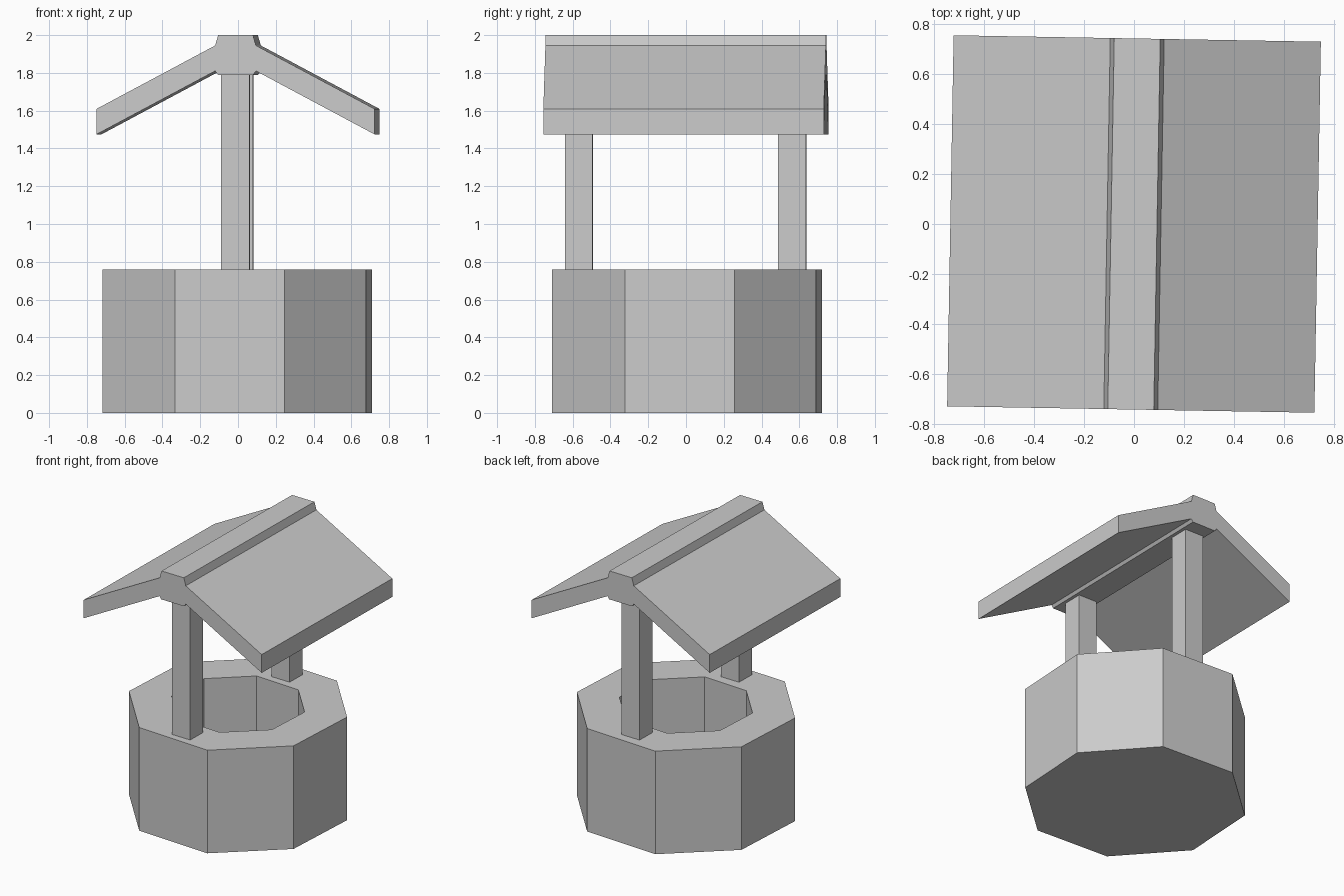
import bpy, bmesh
from math import radians, cos, sin

if "Cube" in bpy.data.objects:
    bpy.data.objects.remove(bpy.data.objects["Cube"])

TURN = radians(-1)  # slight twist of the roof and posts


def make(name, bm, rot=0.0, loc=(0, 0, 0)):
    bmesh.ops.recalc_face_normals(bm, faces=bm.faces[:])
    mesh = bpy.data.meshes.new(name)
    bm.to_mesh(mesh)
    bm.free()
    ob = bpy.data.objects.new(name, mesh)
    ob.rotation_euler.z = rot
    ob.location = loc
    bpy.context.collection.objects.link(ob)
    return ob


# Octagonal basin: rings run outer bottom, outer rim, inner rim, well floor
bm = bmesh.new()
SIDES = 8
rings = []
for r, z in [(0.757, 0), (0.757, 0.76), (0.462, 0.76), (0.462, 0.12)]:
    rings.append([bm.verts.new((r * cos(radians(19.3 + 45 * i)),
                                r * sin(radians(19.3 + 45 * i)), z))
                  for i in range(SIDES)])
for a, b in zip(rings, rings[1:]):
    for i in range(SIDES):
        j = (i + 1) % SIDES
        bm.faces.new((a[i], a[j], b[j], b[i]))
bm.faces.new(rings[0])
bm.faces.new(rings[-1])
make("well_basin", bm, 0, (-0.004, 0.006, 0))

# Two square posts standing on the rim
for name, side in (("front_post", -1), ("back_post", 1)):
    bm = bmesh.new()
    bmesh.ops.create_cube(bm, size=1)
    for v in bm.verts:
        v.co.x *= 0.15
        v.co.y = v.co.y * 0.147 + side * 0.565
        v.co.z = 1.275 + v.co.z * 1.03
    make(name, bm, TURN, (-0.004, -0.002, 0))

# Roof: mirrored half profile with ridge cap, extruded along y
half = [(0.092, 2.0), (0.108, 1.945), (0.735, 1.61),
        (0.735, 1.475), (0.108, 1.81), (0.094, 1.79)]
profile = half + [(-x, z) for x, z in reversed(half)]
bm = bmesh.new()
face = bm.faces.new([bm.verts.new((x, -0.7425, z)) for x, z in profile])
ext = bmesh.ops.extrude_face_region(bm, geom=[face], use_keep_orig=True)
bmesh.ops.translate(bm, vec=(0, 1.485, 0),
                    verts=[g for g in ext["geom"] if isinstance(g, bmesh.types.BMVert)])
make("roof", bm, TURN)
